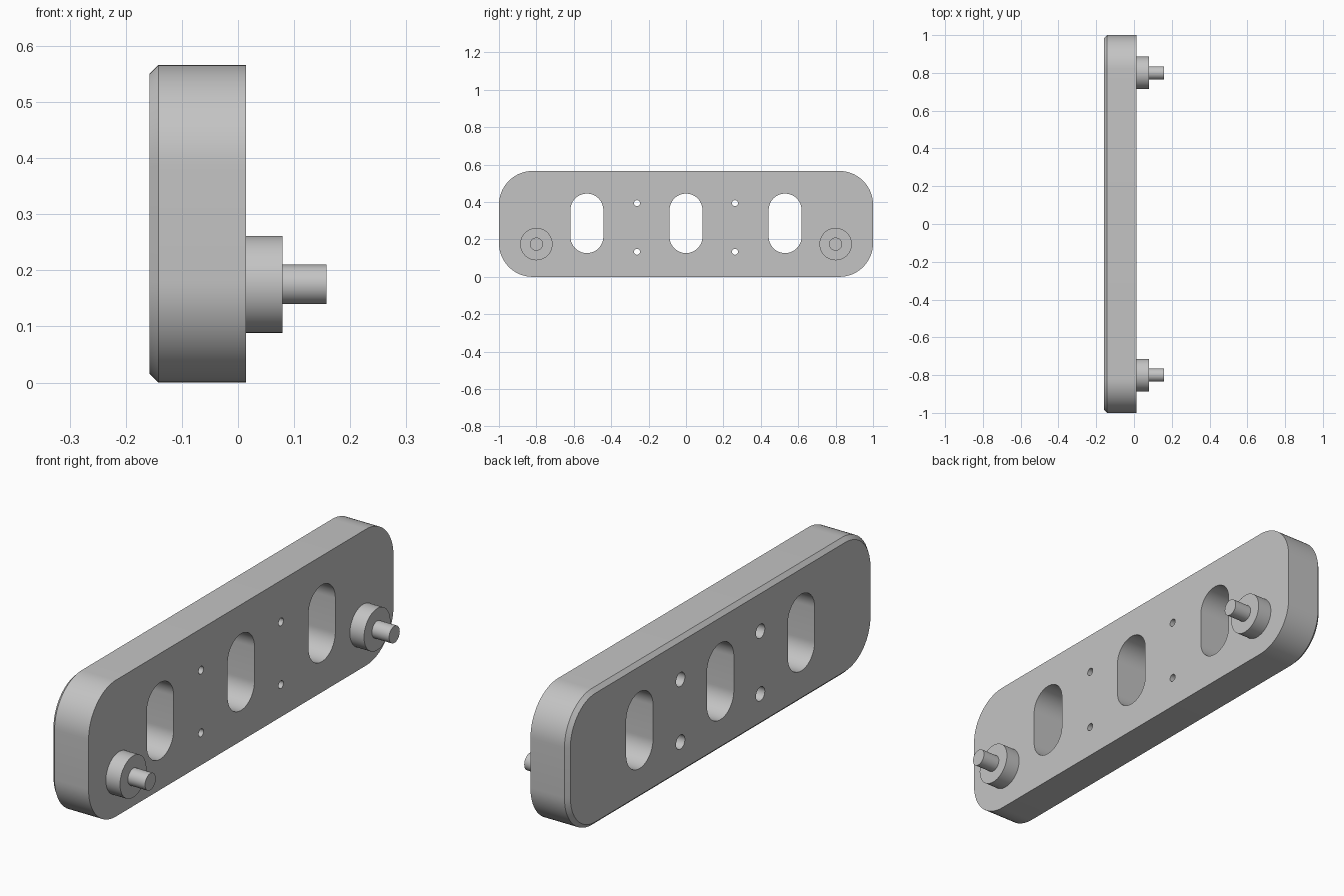
import bpy
import bmesh
from math import cos, sin, pi, radians

if "Cube" in bpy.data.objects:
    bpy.data.objects.remove(bpy.data.objects["Cube"])

grey = bpy.data.materials.new("plain grey")
grey.use_nodes = True
COLOUR = (0.55, 0.55, 0.55, 1)
grey.diffuse_color = COLOUR
grey.node_tree.nodes["Principled BSDF"].inputs["Base Color"].default_value = COLOUR

BACK, FACE, TIP = -0.158, 0.014, 0.158
HALF_HEIGHT = 0.283


def outline(half_y, half_z, radius, steps=16):
    """Points of a rounded rectangle; a circle when both halves equal the radius."""
    points = []
    for corner, (sy, sz) in enumerate([(1, 1), (-1, 1), (-1, -1), (1, -1)]):
        for i in range(steps + 1):
            a = (corner + i / steps) * pi / 2
            points.append((sy * (half_y - radius) + radius * cos(a),
                           sz * (half_z - radius) + radius * sin(a)))
    return points


def loft(name, y, z, sections):
    """Solid along x through sections of (x, half_y, half_z, radius)."""
    bm = bmesh.new()
    rings = [[bm.verts.new((x, y + py, z + pz)) for py, pz in outline(*shape)]
             for x, *shape in sections]
    n = len(rings[0])
    for a, b in zip(rings, rings[1:]):
        for i in range(n):
            j = (i + 1) % n
            bm.faces.new((a[i], a[j], b[j], b[i]))
    bm.faces.new(rings[0][::-1])
    bm.faces.new(rings[-1])
    bmesh.ops.remove_doubles(bm, verts=bm.verts, dist=1e-5)
    bmesh.ops.recalc_face_normals(bm, faces=bm.faces)
    mesh = bpy.data.meshes.new(name)
    bm.to_mesh(mesh)
    bm.free()
    mesh.materials.append(grey)
    obj = bpy.data.objects.new(name, mesh)
    bpy.context.collection.objects.link(obj)
    return obj


def turned(name, y, z, *steps):
    """Round stepped solid from (x, radius) pairs."""
    return loft(name, y, z, [(x, r, r, r) for x, r in steps])


def smooth(obj):
    bpy.ops.object.select_all(action="DESELECT")
    obj.select_set(True)
    bpy.context.view_layer.objects.active = obj
    bpy.ops.object.shade_smooth_by_angle(angle=radians(30))


# Plate with rounded corners and a chamfered back edge
c = 0.016
plate = loft("plate", 0, HALF_HEIGHT, [
    (BACK, 1 - c, HALF_HEIGHT - c, 0.18 - c),
    (BACK + c, 1, HALF_HEIGHT, 0.18),
    (FACE, 1, HALF_HEIGHT, 0.18)])

# Three slots and four counterbored screw holes
cutters = [loft("slot_cutter", y, 0.286,
                [(x, 0.088, 0.159, 0.088) for x in (BACK - 0.1, FACE + 0.1)])
           for y in (-0.53, 0, 0.53)]
for y in (-0.262, 0.262):
    for z in (0.134, 0.394):
        cutters.append(turned("screw_hole_cutter", y, z,
                              (BACK - 0.1, 0.029), (-0.07, 0.029),
                              (-0.07, 0.016), (FACE + 0.1, 0.016)))

bpy.context.view_layer.objects.active = plate
for cutter in cutters:
    cutter.hide_render = True
    cut = plate.modifiers.new("cut", "BOOLEAN")
    cut.operation = "DIFFERENCE"
    cut.solver = "EXACT"
    cut.object = cutter
    bpy.ops.object.modifier_apply(modifier=cut.name)
    bpy.data.objects.remove(cutter)
smooth(plate)

# Stepped pegs on the face
for side, y in (("left", -0.8), ("right", 0.8)):
    smooth(turned(side + "_peg", y, 0.175,
                  (FACE, 0.0865), (0.079, 0.0865),
                  (0.079, 0.035), (TIP, 0.035)))
